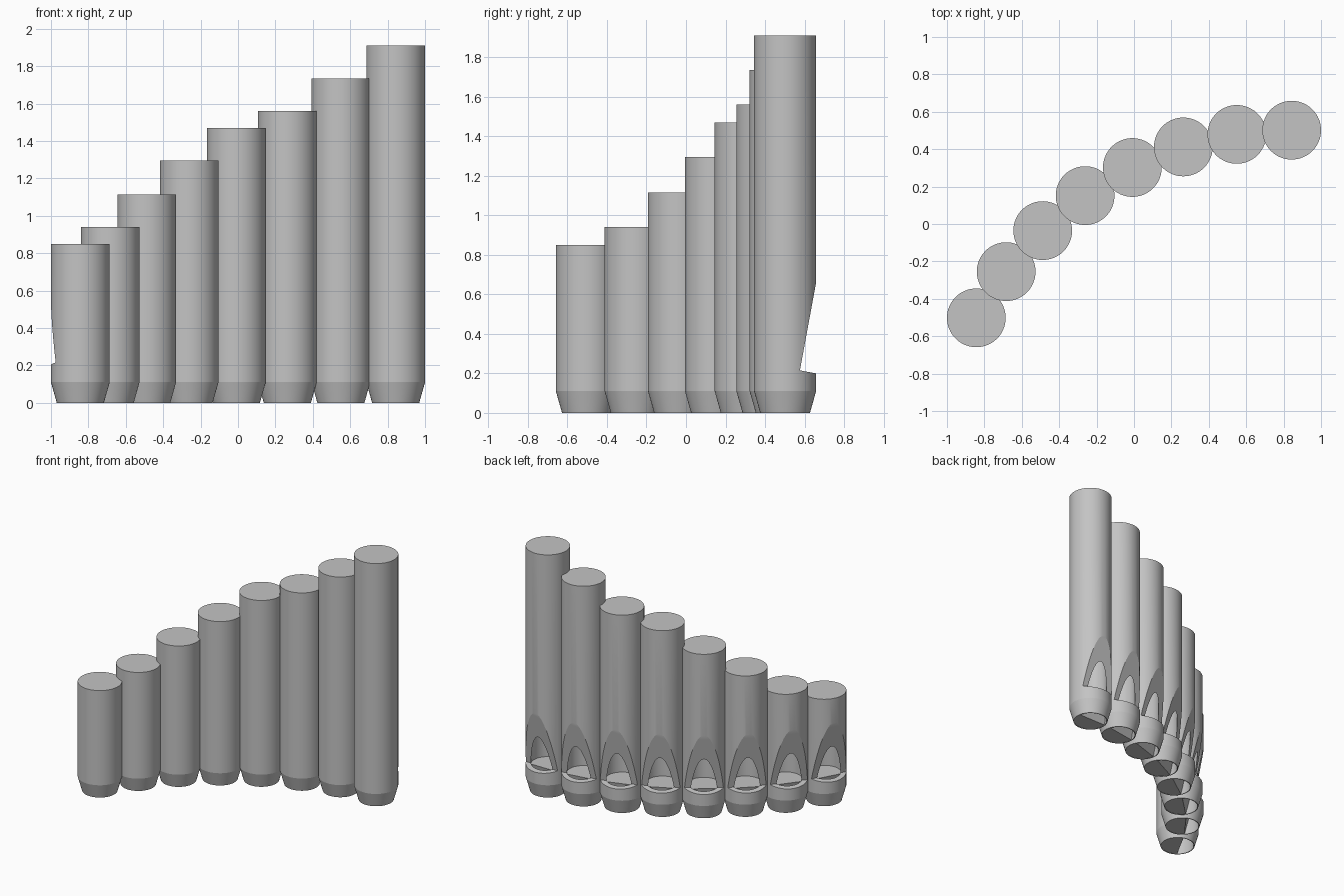
import bpy, bmesh, math
from mathutils import Matrix, Vector

cube = bpy.data.objects.get("Cube")
if cube:
    bpy.data.objects.remove(cube)

SIDES = 64
RADIUS, BORE, FOOT = 0.157, 0.12, 0.126
HEIGHTS = [1.91, 1.735, 1.56, 1.47, 1.295, 1.115, 0.94, 0.85]
ARC_RADIUS, ARC_ANGLE = 1.9185, math.radians(61.5)

grey = bpy.data.materials.new("pipe_grey")
grey.use_nodes = True
grey.diffuse_color = (0.55, 0.55, 0.55, 1)
grey.node_tree.nodes["Principled BSDF"].inputs["Base Color"].default_value = (0.55, 0.55, 0.55, 1)


def make_object(name, bm, place):
    bmesh.ops.recalc_face_normals(bm, faces=bm.faces)
    mesh = bpy.data.meshes.new(name)
    bm.to_mesh(mesh)
    bm.free()
    mesh.materials.append(grey)
    obj = bpy.data.objects.new(name, mesh)
    bpy.context.collection.objects.link(obj)
    obj.matrix_world = place
    return obj


def stacked_rings(rings):
    """Closed round solid from (radius, z) pairs."""
    bm = bmesh.new()
    loops = []
    for r, z in rings:
        loops.append([bm.verts.new((r * math.cos(t), r * math.sin(t), z))
                      for t in (math.tau * i / SIDES for i in range(SIDES))])
    for a, b in zip(loops, loops[1:]):
        for i in range(SIDES):
            j = (i + 1) % SIDES
            bm.faces.new((a[i], a[j], b[j], b[i]))
    bm.faces.new(loops[0][::-1])
    bm.faces.new(loops[-1])
    return bm


def prism(profile, half_width):
    """Extrude a (y, z) outline along x."""
    bm = bmesh.new()
    face = bm.faces.new([bm.verts.new((-half_width, y, z)) for y, z in profile])
    out = bmesh.ops.extrude_face_region(bm, geom=[face])
    moved = [v for v in out["geom"] if isinstance(v, bmesh.types.BMVert)]
    bmesh.ops.translate(bm, verts=moved, vec=(2 * half_width, 0, 0))
    return bm


def carve(obj, cutters):
    for cutter in cutters:
        mod = obj.modifiers.new("cut", 'BOOLEAN')
        mod.operation = 'DIFFERENCE'
        mod.solver = 'EXACT'
        mod.object = cutter
    bpy.context.view_layer.update()
    graph = bpy.context.evaluated_depsgraph_get()
    mesh = bpy.data.meshes.new_from_object(obj.evaluated_get(graph))
    obj.modifiers.clear()
    obj.data = mesh
    for cutter in cutters:
        bpy.data.objects.remove(cutter)


def smooth(obj):
    bpy.ops.object.select_all(action='DESELECT')
    obj.select_set(True)
    bpy.context.view_layer.objects.active = obj
    bpy.ops.object.shade_smooth_by_angle(angle=math.radians(12))


for i, height in enumerate(HEIGHTS):
    # Pipes stand along an arc, each mouth facing outwards
    turn = ARC_ANGLE * i / (len(HEIGHTS) - 1)
    x = 0.843 - ARC_RADIUS * math.sin(turn)
    y = 0.5015 - ARC_RADIUS * (1 - math.cos(turn))
    place = Matrix.Translation((x, y, 0)) @ Matrix.Rotation(turn, 4, 'Z')

    # Tube with tapered foot, hollow bore and slanted mouth cut
    pipe = make_object(f"pipe_{i + 1}", stacked_rings(
        [(FOOT, 0), (RADIUS, 0.11), (RADIUS, height)]), place)
    bore = make_object("bore_cutter", stacked_rings(
        [(BORE, -0.05), (BORE, height - 0.04)]), place)
    mouth = make_object("mouth_cutter", prism(
        [(0.075, 0.215), (0.2, 0.192), (0.2, 0.893)], 0.3), place)
    for cutter in (bore, mouth):
        cutter.hide_render = True
    carve(pipe, [bore, mouth])
    smooth(pipe)

    # Plug in the foot, with a sloping flat side that leaves the air slot
    bm = stacked_rings([(BORE + 0.002, 0.002), (BORE + 0.002, 0.205)])
    cut = bmesh.ops.bisect_plane(
        bm, geom=bm.verts[:] + bm.edges[:] + bm.faces[:], plane_co=(0, 0.02, 0),
        plane_no=Vector((0, 0.2, -0.05)).normalized(), clear_outer=True)
    edges = [e for e in cut["geom_cut"] if isinstance(e, bmesh.types.BMEdge)]
    bmesh.ops.holes_fill(bm, edges=edges, sides=0)
    smooth(make_object(f"plug_{i + 1}", bm, place))
